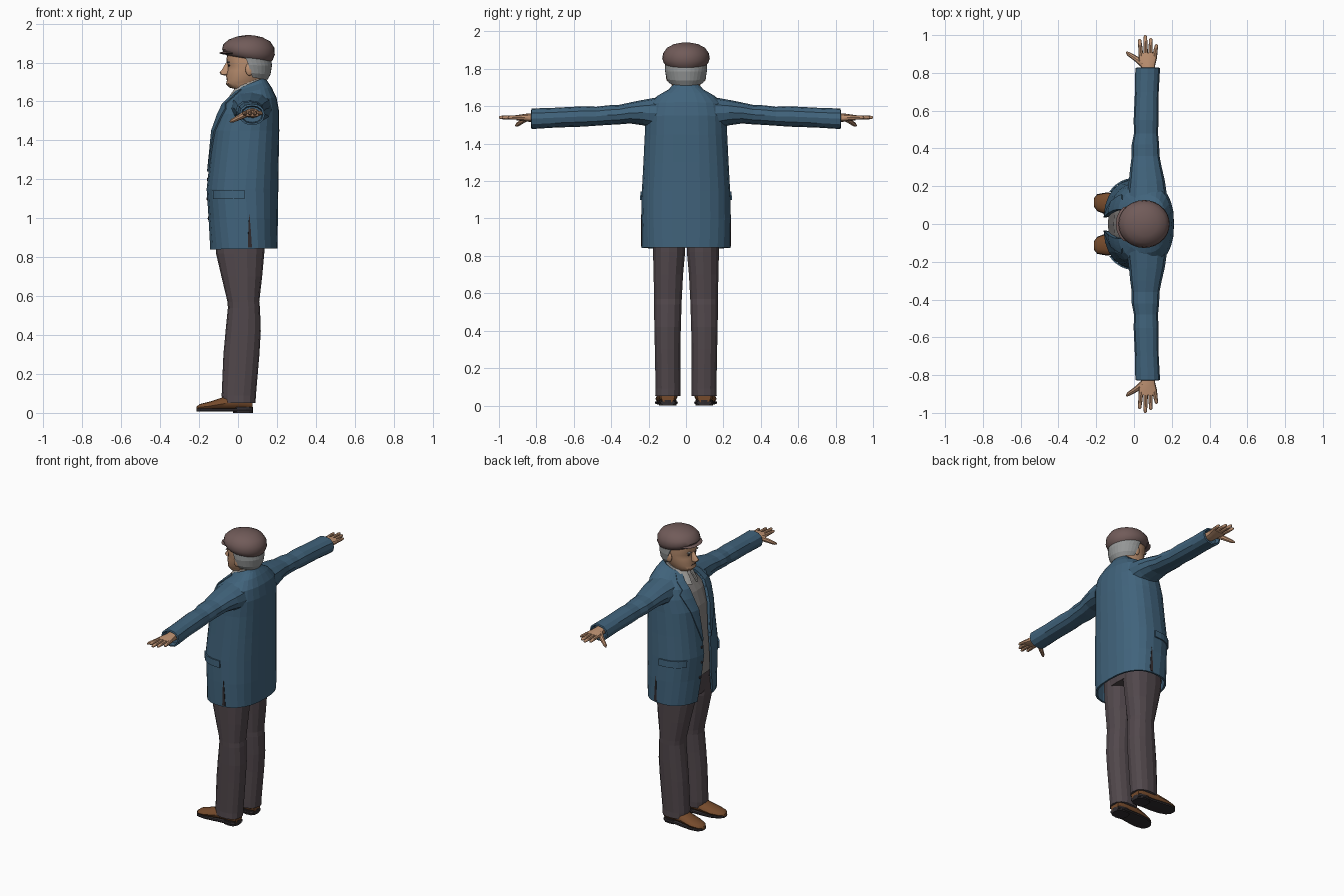
import bpy, bmesh, math
from mathutils import Vector


def material(name, r, g, b):
    m = bpy.data.materials.new(name)
    m.diffuse_color = (r, g, b, 1)
    return m


BLUE = material("jacket blue", 0.052, 0.125, 0.20)
PLUM = material("trouser dark plum", 0.083, 0.064, 0.072)
CAP = material("cap mauve brown", 0.165, 0.105, 0.10)
SKIN = material("skin", 0.52, 0.29, 0.17)
HAIR = material("grey hair", 0.30, 0.31, 0.31)
SHIRT = material("grey shirt", 0.25, 0.235, 0.225)
COLLAR = material("light collar", 0.40, 0.39, 0.37)
SHOE = material("brown leather", 0.18, 0.07, 0.025)
DARK = material("dark sole", 0.03, 0.025, 0.028)


def pw(v, p):
    return math.copysign(abs(v) ** p, v)


def finish(name, bm, mat, mirror=False, thick=0, smooth=False):
    bmesh.ops.recalc_face_normals(bm, faces=bm.faces)
    me = bpy.data.meshes.new(name)
    bm.to_mesh(me)
    bm.free()
    me.materials.append(mat)
    ob = bpy.data.objects.new(name, me)
    bpy.context.collection.objects.link(ob)
    if smooth:
        bpy.ops.object.select_all(action='DESELECT')
        bpy.context.view_layer.objects.active = ob
        ob.select_set(True)
        bpy.ops.object.shade_smooth_by_angle(angle=math.radians(40))
    if thick:
        s = ob.modifiers.new("thickness", 'SOLIDIFY')
        s.thickness, s.offset = thick, 0
    if mirror:
        m = ob.modifiers.new("mirror", 'MIRROR')
        m.use_axis = (False, True, False)
        m.use_mirror_merge = False
    return ob


def loft(name, rings, mat, closed=True, caps=True, **kw):
    """Skin a list of point rings."""
    bm = bmesh.new()
    rows = [[bm.verts.new(p) for p in r] for r in rings]
    n = len(rows[0])
    for a, b in zip(rows, rows[1:]):
        for i in range(n if closed else n - 1):
            j = (i + 1) % n
            bm.faces.new((a[i], a[j], b[j], b[i]))
    if closed and caps:
        bm.faces.new(rows[0])
        bm.faces.new(rows[-1])
    return finish(name, bm, mat, **kw)


def hoop(zf, zb, xf, xb, hw, a0=0, n=24, p=1.0):
    """Tilted level ring: angle 0 faces -x; a0 leaves a front opening."""
    cx, rx, pts = (xf + xb) / 2, (xb - xf) / 2, []
    for i in range(n + 1 if a0 else n):
        a = a0 + (2 * math.pi - 2 * a0) * i / n
        c = pw(math.cos(a), p)
        pts.append(Vector((cx - rx * c, hw * pw(math.sin(a), p), (zf + zb) / 2 + (zf - zb) / 2 * c)))
    return pts


def cross(axis, pos, u0, u1, v0, v1, n=12, p=1.0):
    """Ring square to an axis, spanning u0..u1 and v0..v1."""
    pts = []
    for i in range(n):
        a = 2 * math.pi * i / n
        u = (u0 + u1) / 2 + (u1 - u0) / 2 * pw(math.cos(a), p)
        v = (v0 + v1) / 2 + (v1 - v0) / 2 * pw(math.sin(a), p)
        pts.append({'x': (pos, u, v), 'y': (u, pos, v), 'z': (u, v, pos)}[axis])
    return pts


def tube(name, path, mat, n=8, **kw):
    """Round limb through (x, y, z, radius) points running mostly along y."""
    d = (Vector(path[-1][:3]) - Vector(path[0][:3])).normalized()
    u = d.cross(Vector((0, 0, 1))).normalized()
    v = d.cross(u)
    rings = [[Vector(q[:3]) + q[3] * (math.cos(t) * u + math.sin(t) * v)
              for t in (2 * math.pi * i / n for i in range(n))] for q in path]
    return loft(name, rings, mat, **kw)


def blob(name, c, r, mat, mirror=False):
    bm = bmesh.new()
    bmesh.ops.create_uvsphere(bm, u_segments=16, v_segments=8, radius=1)
    for v in bm.verts:
        v.co = Vector([c[i] + r[i] * v.co[i] for i in range(3)])
    return finish(name, bm, mat, mirror=mirror, smooth=True)


# Jacket body: front z, back z, front x, back x, half width, half opening
COAT = [(0.84, 0.845, -0.142, 0.196, 0.234, 0.08), (1.0, 1.0, -0.147, 0.199, 0.234, 0.05),
        (1.15, 1.15, -0.156, 0.201, 0.230, 0.035), (1.3, 1.3, -0.140, 0.203, 0.222, 0.04),
        (1.45, 1.45, -0.127, 0.206, 0.215, 0.055), (1.53, 1.55, -0.10, 0.205, 0.214, 0.07),
        (1.585, 1.62, -0.075, 0.192, 0.20, 0.075), (1.62, 1.67, -0.04, 0.167, 0.15, 0.07),
        (1.645, 1.70, -0.01, 0.147, 0.095, 0.05), (1.66, 1.72, 0.0, 0.135, 0.078, 0.045)]
P = 0.82


def opening(row):
    return math.asin((row[5] / row[4]) ** (1 / P))


loft("jacket_body", [hoop(*r[:5], opening(r), 24, P) for r in COAT], BLUE, closed=False, thick=0.012)


def coat_row(z):
    for a, b in zip(COAT, COAT[1:]):
        if z <= b[0]:
            t = (z - a[0]) / (b[0] - a[0])
            return [p + (q - p) * t for p, q in zip(a, b)]
    return COAT[-1]


def coat_point(z, a, off):
    zf, zb, xf, xb, hw, _ = coat_row(z)
    c, s, rx = pw(math.cos(a), P), pw(math.sin(a), P), (xb - xf) / 2
    n = Vector((-math.cos(a) * hw, math.sin(a) * rx, 0)).normalized()
    return Vector(((xf + xb) / 2 - rx * c, hw * s, (zf + zb) / 2 + (zf - zb) / 2 * c)) + n * off


def patch(name, rows, mat, off=0.01, thick=0.008, cols=5):
    """Thin plate following the jacket; rows are (z, start angle, end angle)."""
    loft(name, [[coat_point(z, a + (b - a) * i / cols, off) for i in range(cols + 1)]
                for z, a, b in rows], mat, closed=False, thick=thick, mirror=True)


# Jacket details
lapel = [(1.24, 0.03), (1.34, 0.16), (1.45, 0.30), (1.53, 0.40), (1.56, 0.46), (1.585, 0.30), (1.62, 0.42), (1.65, 0.5)]
patch("lapel", [(z, opening(coat_row(z)), opening(coat_row(z)) + w) for z, w in lapel], BLUE)
patch("pocket_flap", [(1.10, 0.72, 1.6), (1.145, 0.72, 1.6)], BLUE, cols=6)
patch("side_vent", [(0.848, 1.66, 1.76), (0.94, 1.67, 1.73), (1.02, 1.69, 1.70)], DARK, 0.006, 0.004, 2)
for z in (1.0, 1.1, 1.2):
    c = coat_point(z, opening(coat_row(z)) + 0.06, 0.007)
    blob("jacket_button", c, (0.005, 0.009, 0.009), DARK)

# Sleeves with a recessed cuff: y, x range, z range
SLEEVE = [(0.13, -0.04, 0.178, 1.47, 1.652), (0.23, -0.027, 0.163, 1.498, 1.634), (0.30, -0.02, 0.147, 1.508, 1.62),
          (0.36, -0.012, 0.135, 1.503, 1.607), (0.42, -0.012, 0.133, 1.50, 1.605), (0.48, 0.0, 0.127, 1.496, 1.597),
          (0.55, -0.002, 0.13, 1.491, 1.60), (0.70, 0.005, 0.131, 1.486, 1.592), (0.826, 0.007, 0.138, 1.478, 1.588),
          (0.828, 0.017, 0.128, 1.488, 1.578), (0.80, 0.022, 0.123, 1.493, 1.573)]
loft("sleeve", [cross('y', *s, p=0.9) for s in SLEEVE], BLUE, mirror=True)

# Hands
PALM = [(0.78, 0.042, 0.108, 1.515, 1.565), (0.84, 0.035, 0.112, 1.517, 1.562),
        (0.87, 0.024, 0.12, 1.52, 1.558), (0.905, 0.024, 0.124, 1.525, 1.553)]
loft("palm", [cross('y', *s, p=0.8) for s in PALM], SKIN, mirror=True, smooth=True)
for nm, x0, x1, tip in (("index", 0.037, 0.030, 0.98), ("middle", 0.062, 0.060, 1.0),
                        ("ring", 0.087, 0.089, 0.985), ("little", 0.110, 0.119, 0.952)):
    tube(nm + "_finger", [(x0, 0.89, 1.54, 0.0125), (x0 / 2 + x1 / 2, (0.89 + tip) / 2, 1.54, 0.011),
                          (x1, tip - 0.008, 1.54, 0.009), (x1, tip, 1.54, 0.004)], SKIN, mirror=True, smooth=True)
tube("thumb", [(0.05, 0.845, 1.54, 0.019), (0.015, 0.872, 1.523, 0.015),
               (-0.028, 0.90, 1.502, 0.011), (-0.04, 0.91, 1.496, 0.005)], SKIN, mirror=True, smooth=True)

# Shirt and collar
SHIRT_ROWS = [(0.99, 0.99, -0.128, 0.15, 0.19), (1.15, 1.15, -0.138, 0.16, 0.19), (1.3, 1.3, -0.124, 0.17, 0.185),
              (1.45, 1.45, -0.108, 0.17, 0.18), (1.54, 1.56, -0.08, 0.165, 0.17), (1.60, 1.64, -0.045, 0.13, 0.10),
              (1.63, 1.67, -0.02, 0.12, 0.065)]
loft("shirt", [hoop(*r, p=0.85) for r in SHIRT_ROWS], SHIRT)
loft("shirt_collar", [hoop(1.585, 1.66, -0.068, 0.135, 0.085, 0.3), hoop(1.63, 1.70, -0.04, 0.13, 0.074, 0.25),
                      hoop(1.668, 1.727, -0.012, 0.126, 0.07, 0.2)], COLLAR, closed=False, thick=0.008)

# Trousers: z, x range, y range
LEG = [(0.052, -0.08, 0.09, 0.029, 0.166), (0.09, -0.084, 0.092, 0.028, 0.164), (0.3, -0.075, 0.11, 0.029, 0.168),
       (0.42, -0.064, 0.117, 0.026, 0.171), (0.54, -0.052, 0.113, 0.022, 0.172), (0.57, -0.054, 0.109, 0.021, 0.172),
       (0.7, -0.085, 0.124, 0.014, 0.175), (0.82, -0.113, 0.135, 0.003, 0.178), (0.95, -0.12, 0.14, -0.002, 0.18)]
loft("trouser_leg", [cross('z', *r, n=14, p=0.85) for r in LEG], PLUM, mirror=True)
loft("trouser_seat", [hoop(0.85, 0.85, -0.105, 0.135, 0.17, p=0.8), hoop(0.95, 0.95, -0.122, 0.145, 0.185, p=0.8),
                      hoop(1.05, 1.05, -0.125, 0.145, 0.185, p=0.8)], PLUM)

# Shoes: x, centre y, half width, top z
UPPER = [(-0.213, 0.114, 0.018, 0.032), (-0.195, 0.113, 0.042, 0.046), (-0.145, 0.108, 0.056, 0.058),
         (-0.085, 0.102, 0.056, 0.078), (-0.03, 0.098, 0.052, 0.10), (0.04, 0.097, 0.050, 0.10), (0.074, 0.097, 0.036, 0.08)]
loft("shoe_upper", [cross('x', x, c - w, c + w, 0.012, t) for x, c, w, t in UPPER], SHOE, mirror=True, smooth=True)
loft("shoe_sole", [cross('x', x, c - w - 0.003, c + w + 0.003, 0.006, 0.024, p=0.4) for x, c, w, t in UPPER], DARK, mirror=True)
loft("shoe_heel", [cross('z', z, -0.025, 0.077, 0.05, 0.145, p=0.7) for z in (0, 0.03)], DARK, mirror=True)

# Head and neck
HEAD = [(1.58, 1.58, 0.0, 0.12, 0.06), (1.66, 1.66, 0.0, 0.12, 0.062), (1.672, 1.69, -0.046, 0.122, 0.06),
        (1.69, 1.71, -0.062, 0.128, 0.071), (1.708, 1.725, -0.057, 0.135, 0.078), (1.73, 1.74, -0.061, 0.142, 0.084),
        (1.76, 1.76, -0.054, 0.15, 0.09), (1.785, 1.785, -0.051, 0.152, 0.093), (1.805, 1.80, -0.06, 0.153, 0.095),
        (1.85, 1.83, -0.055, 0.155, 0.096)]
loft("head", [hoop(*r, p=0.92) for r in HEAD], SKIN, smooth=True)
NOSE = [(1.80, -0.062, -0.03, -0.009, 0.009), (1.77, -0.078, -0.03, -0.013, 0.013), (1.748, -0.095, -0.03, -0.018, 0.018),
        (1.738, -0.088, -0.03, -0.019, 0.019), (1.734, -0.07, -0.03, -0.013, 0.013)]
loft("nose", [cross('z', *r, n=10) for r in NOSE], SKIN, smooth=True)
blob("ear", (0.058, 0.097, 1.765), (0.02, 0.011, 0.033), SKIN, True)
blob("eyebrow", (-0.049, 0.036, 1.802), (0.011, 0.02, 0.005), HAIR, True)
blob("eye", (-0.045, 0.034, 1.785), (0.007, 0.011, 0.005), DARK, True)
blob("mouth", (-0.054, 0, 1.713), (0.006, 0.023, 0.003), DARK)

# Hair around the back and sides
loft("hair", [hoop(1.745, 1.715, -0.03, 0.145, 0.085, 1.75, 16), hoop(1.76, 1.74, -0.04, 0.16, 0.098, 1.62, 16),
              hoop(1.79, 1.785, -0.045, 0.168, 0.105, 1.5, 16), hoop(1.84, 1.82, -0.045, 0.163, 0.105, 1.35, 16)],
     HAIR, closed=False, thick=0.014)

# Flat cap and visor
CROWN = [(1.838, 1.80, -0.062, 0.165, 0.105), (1.848, 1.812, -0.07, 0.178, 0.118), (1.868, 1.84, -0.082, 0.189, 0.127),
         (1.893, 1.875, -0.076, 0.187, 0.122), (1.918, 1.908, -0.048, 0.166, 0.101), (1.934, 1.93, -0.005, 0.125, 0.065),
         (1.941, 1.94, 0.04, 0.08, 0.02)]
loft("cap_crown", [hoop(*r, n=28) for r in CROWN], CAP, smooth=True)
blob("cap_visor", (-0.03, 0, 1.849), (0.066, 0.096, 0.01), CAP)
